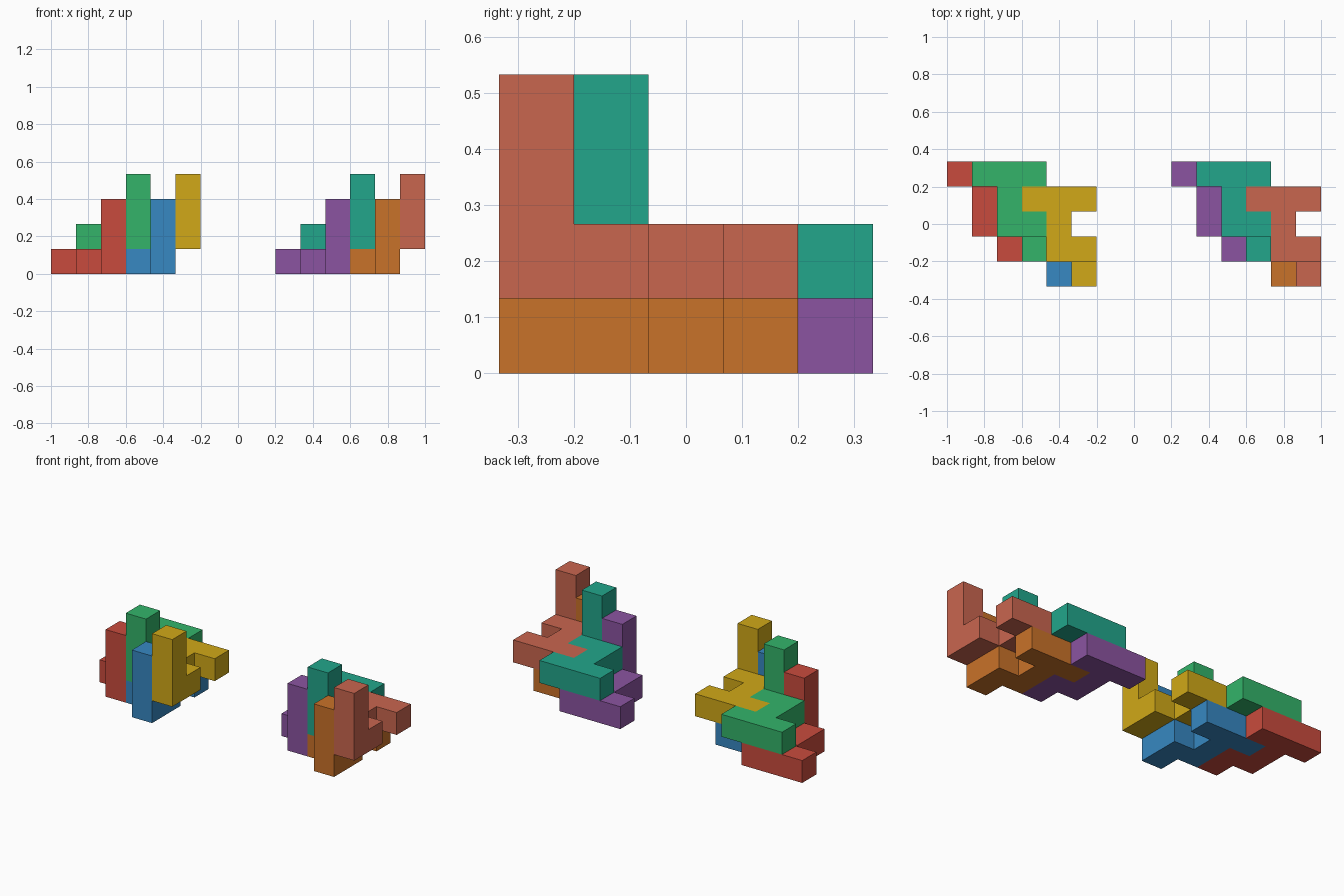
import bpy, bmesh
from math import radians
from mathutils import Vector

if "Cube" in bpy.data.objects:
    bpy.data.objects.remove(bpy.data.objects["Cube"])

U = 2 / 15  # edge of one cube cell

# One puzzle piece: a zigzag floor of cells ending in a three-high tower
PIECE = {(0, 3, 0), (1, 3, 0), (2, 3, 0), (1, 2, 0), (1, 1, 0), (2, 1, 0),
         (2, 0, 0), (2, 0, 1), (2, 0, 2)}


def linear(hex_color):
    rgb = [int(hex_color[i:i + 2], 16) / 255 for i in (0, 2, 4)]
    return [c / 12.92 if c < 0.04045 else ((c + 0.055) / 1.055) ** 2.4 for c in rgb] + [1]


def add_piece(name, color, offset):
    bm = bmesh.new()
    corners = {}

    def corner(p):
        key = tuple(round(c) for c in p)
        if key not in corners:
            corners[key] = bm.verts.new(Vector(key) * U)
        return corners[key]

    # Only the outside faces of the joined cells
    for cell in PIECE:
        for axis in range(3):
            for side in (0, 1):
                step = [0, 0, 0]
                step[axis] = 2 * side - 1
                if tuple(c + s for c, s in zip(cell, step)) in PIECE:
                    continue
                quad = []
                for a, b in ((0, 0), (1, 0), (1, 1), (0, 1)):
                    p = list(cell)
                    p[axis] += side
                    p[(axis + 1) % 3] += a
                    p[(axis + 2) % 3] += b
                    quad.append(corner(p))
                bm.faces.new(quad if side else quad[::-1])
    bmesh.ops.dissolve_limit(bm, angle_limit=radians(1), verts=bm.verts[:], edges=bm.edges[:])
    mesh = bpy.data.meshes.new(name)
    bm.to_mesh(mesh)
    bm.free()
    mat = bpy.data.materials.new(name + "_color")
    mat.diffuse_color = linear(color)
    mat.use_nodes = True
    mat.node_tree.nodes["Principled BSDF"].inputs["Base Color"].default_value = mat.diffuse_color
    mesh.materials.append(mat)
    obj = bpy.data.objects.new(name, mesh)
    obj.location = Vector((-1, -1 / 3, 0)) + Vector(offset) * U
    bpy.context.collection.objects.link(obj)


# Four interlocking pieces per group, two groups side by side
OFFSETS = [(0, 1, 0), (1, 1, 1), (2, 0, 0), (3, 0, 1)]
SLOTS = ["lower_left", "upper_left", "lower_right", "upper_right"]
GROUPS = [("left_group", 0, ["C94B3D", "33B46A", "3788C2", "D1A918"]),
          ("right_group", 9, ["8B54A1", "22A68B", "C97229", "C9664F"])]
for group, shift, colors in GROUPS:
    for slot, color, (x, y, z) in zip(SLOTS, colors, OFFSETS):
        add_piece(f"{group}_{slot}_piece", color, (x + shift, y, z))
